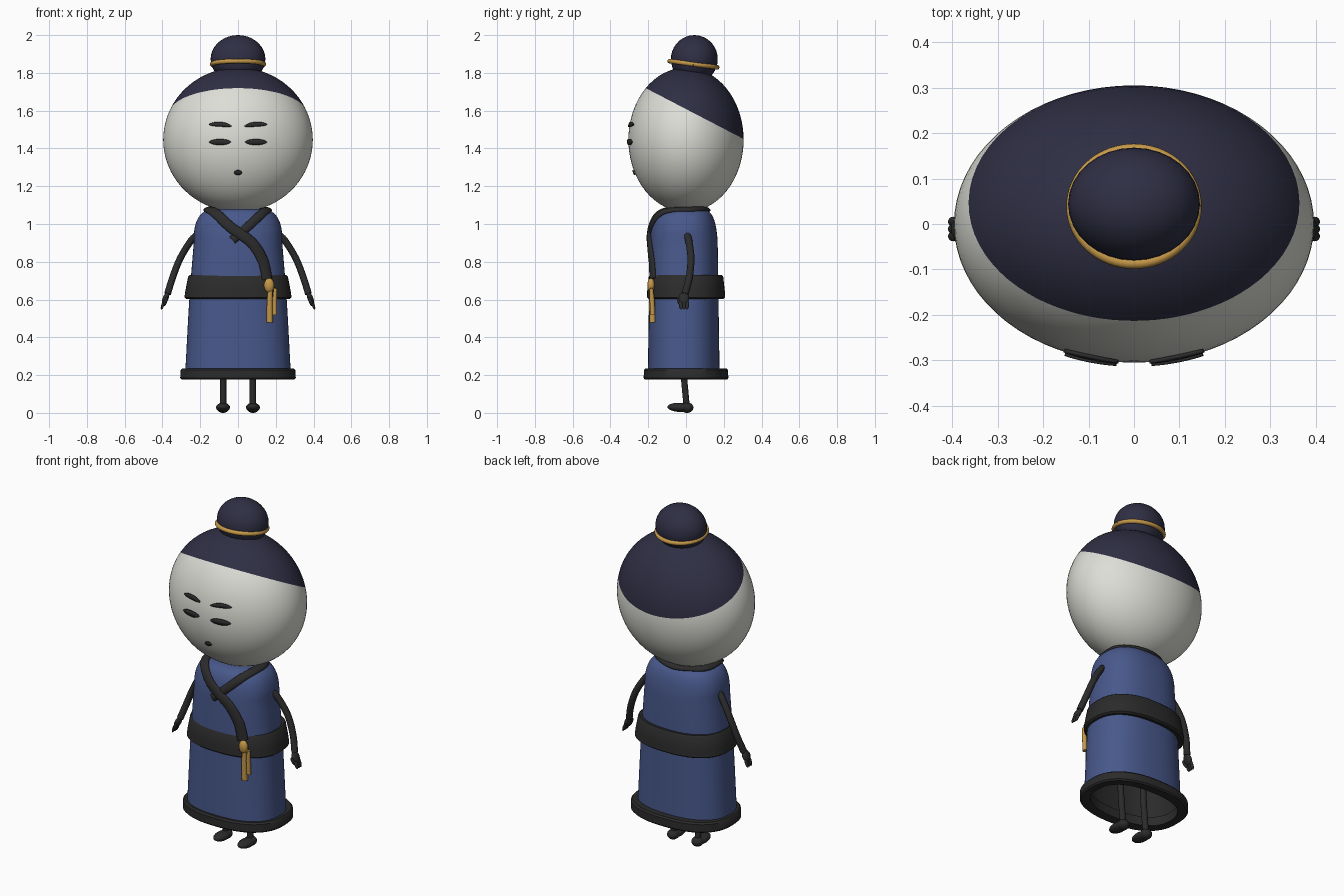
import bpy, bmesh, math
from mathutils import Vector, Matrix
from mathutils.bvhtree import BVHTree

cube = bpy.data.objects.get("Cube")
if cube:
    bpy.data.objects.remove(cube)


def material(name, rgb):
    m = bpy.data.materials.new(name)
    m.use_nodes = True
    m.diffuse_color = (*rgb, 1)
    m.node_tree.nodes["Principled BSDF"].inputs["Base Color"].default_value = (*rgb, 1)
    return m


SKIN = material("pale_skin", (0.73, 0.73, 0.68))
HAIR = material("navy_hair", (0.028, 0.028, 0.058))
BLUE = material("blue_cloth", (0.065, 0.098, 0.26))
DARK = material("charcoal", (0.024, 0.024, 0.024))
GOLD = material("gold", (0.55, 0.31, 0.065))


def finish(bm, name, *mats, angle=40):
    bmesh.ops.recalc_face_normals(bm, faces=bm.faces)
    me = bpy.data.meshes.new(name)
    bm.to_mesh(me)
    bm.free()
    for m in mats:
        me.materials.append(m)
    me.polygons.foreach_set("use_smooth", [True] * len(me.polygons))
    me.set_sharp_from_angle(angle=math.radians(angle))
    ob = bpy.data.objects.new(name, me)
    bpy.context.collection.objects.link(ob)
    return ob


def spline(pts, steps=6):
    """Catmull-Rom samples through the points."""
    p = [Vector(q) for q in pts]
    p = [2 * p[0] - p[1]] + p + [2 * p[-1] - p[-2]]
    out = []
    for a, b, c, d in zip(p, p[1:], p[2:], p[3:]):
        for i in range(steps):
            t = i / steps
            out.append(0.5 * (2 * b + (c - a) * t + (2 * a - 5 * b + 4 * c - d) * t * t
                              + (3 * b - a - 3 * c + d) * t ** 3))
    return out + [p[-2]]


def bridge(bm, rings, closed=False):
    """Skin a list of vertex rings; cap the ends unless closed."""
    faces = []
    n = len(rings[0])
    pairs = list(zip(rings, rings[1:])) + ([(rings[-1], rings[0])] if closed else [])
    for a, b in pairs:
        faces.append([bm.faces.new((a[i], a[(i + 1) % n], b[(i + 1) % n], b[i]))
                      for i in range(n)])
    if not closed:
        bm.faces.new(rings[0][::-1])
        bm.faces.new(rings[-1])
    return faces


def oval_lathe(profile, cy=0.0, power=2.4, n=72, closed=False):
    """Loft rounded ovals given as (half width, half depth, height)."""
    bm = bmesh.new()
    rings = []
    for rx, ry, z in profile:
        ring = []
        for i in range(n):
            a = math.tau * i / n
            c, s = math.cos(a), math.sin(a)
            ring.append(bm.verts.new((
                rx * math.copysign(abs(c) ** (2 / power), c),
                cy + ry * math.copysign(abs(s) ** (2 / power), s), z)))
        rings.append(ring)
    return bm, bridge(bm, rings, closed)


def sweep(name, pts, normals, sizes, mat, n=14):
    """Sweep an oval (half width, half thickness) along a path."""
    bm = bmesh.new()
    rings = []
    for i, p in enumerate(pts):
        t = (pts[min(i + 1, len(pts) - 1)] - pts[max(i - 1, 0)]).normalized()
        side = normals[i].cross(t).normalized()
        up = t.cross(side)
        w, h = sizes[i]
        rings.append([bm.verts.new(p + side * w * math.cos(math.tau * k / n)
                                   + up * h * math.sin(math.tau * k / n)) for k in range(n)])
    bridge(bm, rings)
    return finish(bm, name, mat, angle=60)


def ball(name, loc, size, mat, rot=(0, 0, 0)):
    bm = bmesh.new()
    bmesh.ops.create_uvsphere(bm, u_segments=32, v_segments=18, radius=1)
    bm.transform(Matrix.Diagonal((*size, 1)))
    ob = finish(bm, name, mat, angle=80)
    ob.location, ob.rotation_euler = loc, rot
    return ob


# Head, with the hair cut along a sloping plane
HC, HR = Vector((0, 0, 1.446)), Vector((0.396, 0.305, 0.382))
bm = bmesh.new()
bmesh.ops.create_uvsphere(bm, u_segments=72, v_segments=40, radius=1)
bm.transform(Matrix.Translation(HC) @ Matrix.Diagonal((*HR, 1)))
edge, up = Vector((0, 0.305, 1.45)), Vector((0, 0.265, 0.51)).normalized()
bmesh.ops.bisect_plane(bm, geom=bm.verts[:] + bm.edges[:] + bm.faces[:],
                       plane_co=edge, plane_no=up)
for f in bm.faces:
    f.material_index = int((f.calc_center_median() - edge).dot(up) > 0)
finish(bm, "head", SKIN, HAIR, angle=80)

# Hair bun and its tie
ball("hair_bun", (0, 0.044, 1.873), (0.145, 0.124, 0.127), HAIR)
ring = [Vector((0.137 * math.cos(a), 0.127 * math.sin(a), 0))
        for a in (math.tau * i / 64 for i in range(65))]
tie = sweep("bun_tie", ring, [Vector((0, 0, 1))] * 65, [(0.012, 0.012)] * 65, GOLD)
tie.location, tie.rotation_euler = (0, 0.039, 1.846), (-0.13, 0, 0)


# Face plates that hug the head
def face_plate(name, cx, cz, w, h, slope=0.0, bend=0.0):
    bm = bmesh.new()
    n = 16
    rows = []
    for i in range(n + 1):
        u = 2 * i / n - 1
        half = h * max(1 - u * u, 0.01) ** 0.6
        row = []
        for v in (-1, 0, 1):
            x = cx + u * w
            z = cz + slope * u + bend * (1 - u * u) + v * half
            y = -HR.y * math.sqrt(1 - (x / HR.x) ** 2 - ((z - HC.z) / HR.z) ** 2)
            row.append(bm.verts.new((x, y - 0.005, z)))
        rows.append(row)
    for a, b in zip(rows, rows[1:]):
        for k in range(2):
            bm.faces.new((a[k], b[k], b[k + 1], a[k + 1]))
    ob = finish(bm, name, DARK)
    mod = ob.modifiers.new("thickness", "SOLIDIFY")
    mod.thickness, mod.offset = 0.008, 0


for s, tag in ((1, "left"), (-1, "right")):
    face_plate(tag + "_eye", s * 0.095, 1.434, 0.057, 0.016)
    face_plate(tag + "_brow", s * 0.094, 1.522, 0.06, 0.012, s * 0.004, 0.006)
face_plate("mouth", 0, 1.272, 0.021, 0.012)

# Robe: blue outside, dark lining inside
shoulder = spline([(0.28, 0.19, 0.2), (0.258, 0.184, 0.6), (0.236, 0.18, 0.88),
                   (0.231, 0.173, 0.97), (0.212, 0.158, 1.03), (0.18, 0.135, 1.065),
                   (0.135, 0.105, 1.08)], 5)
lining = [(0.2, 0.14, 0.72), (0.245, 0.168, 0.66), (0.265, 0.174, 0.2)]
bm, bands = oval_lathe(lining + shoulder, cy=-0.012)
for f in bands[0] + bands[1]:
    f.material_index = 1
for f in bm.faces:
    if len(f.verts) > 4 and f.calc_center_median().z < 0.8:
        f.material_index = 1
robe = finish(bm, "robe", BLUE, DARK)
bm = bmesh.new()
bm.from_mesh(robe.data)
surface = BVHTree.FromBMesh(bm)
bm.free()

# Hem and belt
bm, _ = oval_lathe([(0.255, 0.165, 0.18), (0.298, 0.217, 0.176), (0.306, 0.224, 0.184),
                    (0.304, 0.223, 0.226), (0.296, 0.215, 0.235), (0.255, 0.165, 0.233)],
                   closed=True)
finish(bm, "hem", DARK)
bm, _ = oval_lathe([(0.245, 0.165, 0.612), (0.274, 0.197, 0.604), (0.284, 0.207, 0.612),
                    (0.278, 0.205, 0.65), (0.264, 0.197, 0.722), (0.256, 0.19, 0.731),
                    (0.235, 0.16, 0.727)], closed=True)
finish(bm, "belt", DARK)

# Crossed collar laid on the robe surface
path = spline([(0.165, -0.2, 0.71), (0.142, -0.2, 0.8), (0.075, -0.2, 0.9),
               (-0.04, -0.2, 0.985), (-0.11, -0.15, 1.05), (-0.155, -0.06, 1.08),
               (-0.14, 0.05, 1.09), (0, 0.11, 1.09), (0.14, 0.05, 1.09),
               (0.155, -0.06, 1.08), (0.115, -0.15, 1.045), (0.05, -0.2, 0.985),
               (-0.03, -0.2, 0.915)])
hits = [surface.find_nearest(p) for p in path]
last = len(path) - 1
normals = [sum((hits[min(max(i + k, 0), last)][1] for k in range(-2, 3)), Vector()).normalized()
           for i in range(last + 1)]
pts = [h[0] + n * 0.008 * (1 - i / last) for i, (h, n) in enumerate(zip(hits, normals))]
sweep("collar", pts, normals, [(0.03 - 0.007 * i / last, 0.013) for i in range(last + 1)], DARK)

# Belt ornament and tassels
ball("belt_ornament", (0.165, -0.185, 0.675), (0.027, 0.02, 0.038), GOLD)
for name, x, bottom, r in (("long_tassel", 0.168, 0.478, 0.017),
                           ("short_tassel", 0.194, 0.52, 0.013)):
    line = [Vector((x + 0.004, -0.183, 0.66)), Vector((x, -0.18, 0.6)),
            Vector((x, -0.176, bottom))]
    sweep(name, line, [Vector((0, -1, 0))] * 3, [(r * 0.7, r * 0.7), (r * 0.9, r), (r, r)], GOLD)

# Arms, hands, legs and feet
for s, tag in ((1, "left"), (-1, "right")):
    arm = spline([(s * 0.215, 0.005, 0.945), (s * 0.25, 0.015, 0.91), (s * 0.305, 0.026, 0.82),
                  (s * 0.345, 0.018, 0.72), (s * 0.373, -0.005, 0.63)])
    sweep(tag + "_arm", arm, [Vector((0, 1, 0))] * len(arm), [(0.018, 0.019)] * len(arm), DARK)
    ball(tag + "_palm", (s * 0.383, -0.011, 0.607), (0.015, 0.028, 0.034), DARK, (0, -s * 0.4, 0))
    for k in range(3):
        ball(tag + "_finger", (s * 0.397, -0.027 + 0.016 * k, 0.574), (0.008, 0.011, 0.028),
             DARK, (0, -s * 0.35, 0))
    ball(tag + "_thumb", (s * 0.384, -0.036, 0.59), (0.009, 0.01, 0.026), DARK, (0.35, -s * 0.3, 0))
    leg = [Vector((s * 0.079, y, z)) for y, z in ((-0.04, 0.7), (-0.012, 0.2), (0.004, 0.03))]
    sweep(tag + "_leg", leg, [Vector((0, 1, 0))] * 3, [(0.017, 0.017)] * 3, DARK)
    ball(tag + "_foot", (s * 0.079, -0.033, 0.029), (0.037, 0.066, 0.024), DARK, (-0.04, 0, 0))
    ball(tag + "_heel", (s * 0.079, 0.005, 0.028), (0.033, 0.034, 0.028), DARK)
